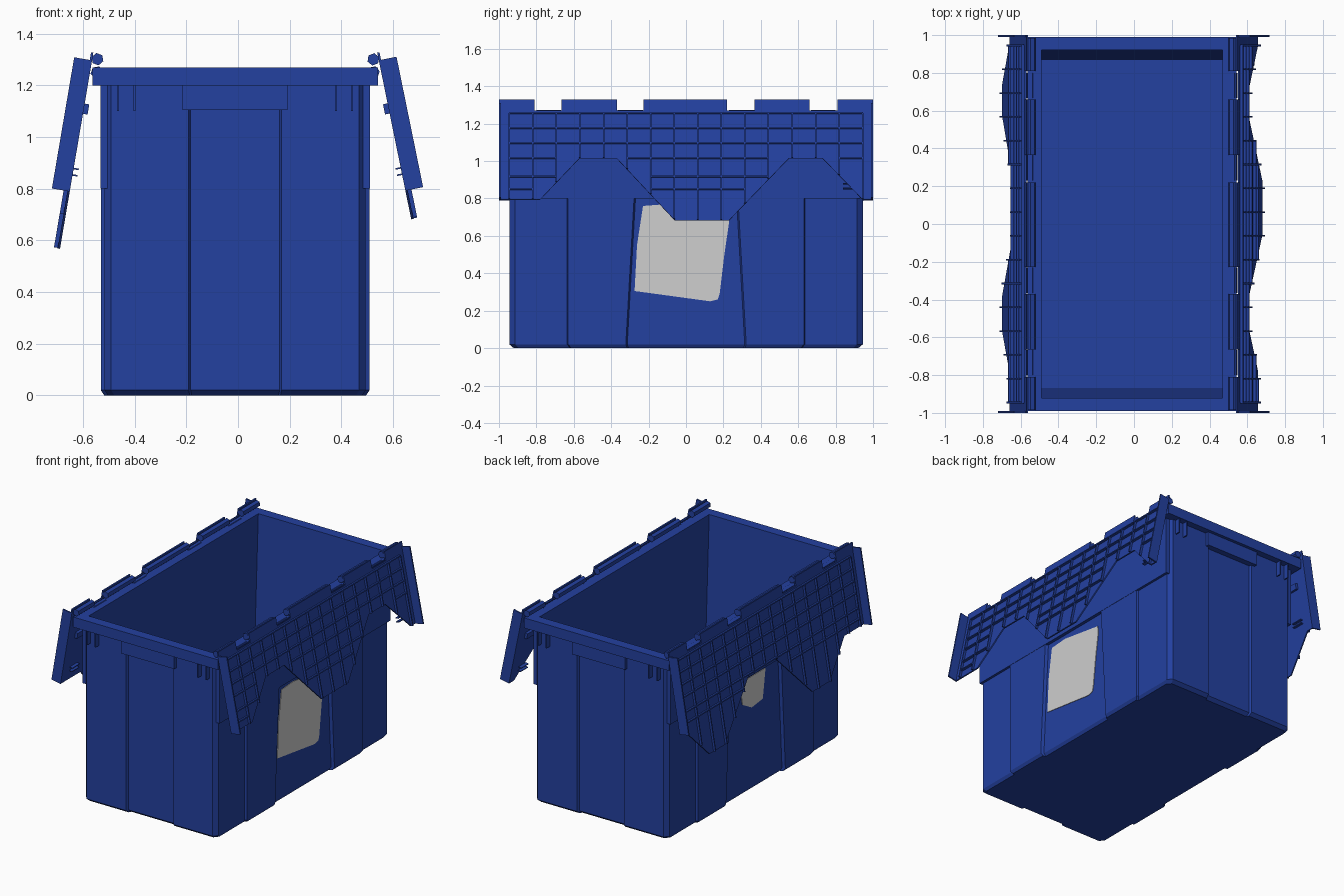
import bpy, bmesh, math
from mathutils import Vector, Matrix

if "Cube" in bpy.data.objects:
    bpy.data.objects.remove(bpy.data.objects["Cube"])

CX = -0.011  # the tub sits slightly left of centre


def material(name, rgb):
    m = bpy.data.materials.new(name)
    m.diffuse_color = (*rgb, 1)
    m.use_nodes = True
    m.node_tree.nodes["Principled BSDF"].inputs["Base Color"].default_value = m.diffuse_color
    return m


BLUE = material("blue plastic", (0.017, 0.052, 0.35))
GREY = material("label grey", (0.62, 0.62, 0.62))


def finish(name, bm, mat, fix=True):
    if fix:
        bmesh.ops.recalc_face_normals(bm, faces=bm.faces)
    me = bpy.data.meshes.new(name)
    bm.to_mesh(me)
    bm.free()
    me.materials.append(mat)
    ob = bpy.data.objects.new(name, me)
    bpy.context.collection.objects.link(ob)
    return ob


def prism(bm, pts, vec):
    """Closed polygon pushed along a vector."""
    a = [bm.verts.new(p) for p in pts]
    b = [bm.verts.new(Vector(p) + Vector(vec)) for p in pts]
    n = len(a)
    bm.faces.new(a)
    bm.faces.new(b[::-1])
    for i in range(n):
        j = (i + 1) % n
        bm.faces.new((a[j], a[i], b[i], b[j]))


def box(bm, x0, x1, y0, y1, z0, z1):
    prism(bm, [(x0, y0, z0), (x1, y0, z0), (x1, y1, z0), (x0, y1, z0)], (0, 0, z1 - z0))


def hex_rod(bm, x, z, r, y0, y1):
    prism(bm, [(x + r * math.cos(math.radians(60 * k + 10)), y0,
                z + r * math.sin(math.radians(60 * k + 10))) for k in range(6)], (0, y1 - y0, 0))


def loft(name, loops, cap_first, cap_last):
    bm = bmesh.new()
    rings = [[bm.verts.new(p) for p in lp] for lp in loops]
    n = len(rings[0])
    for a, b in zip(rings, rings[1:]):
        for i in range(n):
            j = (i + 1) % n
            bm.faces.new((a[i], a[j], b[j], b[i]))
    if cap_first:
        bm.faces.new(rings[0][::-1])
    if cap_last:
        bm.faces.new(rings[-1])
    return finish(name, bm, BLUE, fix=False)


# Outer tub wall: stepped plan outline with recessed middle panels
def plan(z, r, s=1.0):
    q = [(.50, r), (.52, r + .008), (.52, .63), (.505, .635), (.505, .915),
         (.48, .945), (.18, .945), (.172, .928)]
    loop = (q + [(-x, y) for x, y in q[::-1]]
            + [(-x, -y) for x, y in q] + [(x, -y) for x, y in q[::-1]])
    return [(CX + x * s, y * s, z) for x, y in loop]


loft("tub_outer_wall", [plan(0, .315, .975), plan(.02, .314), plan(.8, .27), plan(1.21, .25)],
     True, False)


# Rim, inner walls and floor
def rect(hx, hy, z):
    return [(CX + hx, -hy, z), (CX + hx, hy, z), (CX - hx, hy, z), (CX - hx, -hy, z)]


loft("rim_and_inside", [rect(.49, .92, 1.2), rect(.553, .99, 1.2), rect(.553, .99, 1.27),
                        rect(.48, .922, 1.27), rect(.48, .868, .03)], False, True)

# Upper side bands, end blocks and stiffening ribs under the rim
bm = bmesh.new()
for s in (-1, 1):
    a, b = sorted((CX + s * .495, CX + s * .522))
    box(bm, a, b, -.93, .93, .8, 1.205)
    a, b = sorted((s * .924, s * .968))
    box(bm, CX - .203, CX + .203, a, b, 1.105, 1.205)
    a, b = sorted((s * .94, s * .98))
    for x in (-.453, -.39, .39, .453):
        box(bm, CX + x - .004, CX + x + .004, a, b, 1.1, 1.205)
finish("rim_stiffeners", bm, BLUE)

# Hinge lugs on the rim, standing in the gaps of the lids
bm = bmesh.new()
for s in (-1, 1):
    for y0, y1 in ((.23, .365), (.667, .80)):
        for t in (-1, 1):
            hex_rod(bm, CX + s * .535, 1.25, .025, t * y0, t * y1)
finish("hinge_lugs", bm, BLUE)

# Folded-down interlocking lid halves
TABS = [(-1, -.81), (-.665, -.37), (-.227, .22), (.366, .66), (.81, 1)]
CELLS = 15
RIB_Y = [-.945 + 1.89 * i / CELLS for i in range(CELLS + 1)]


def lid(name, side, top_x, top_z, slope, edge):
    """edge: (y, depth down the lid) points of the toothed lower edge."""
    def depth(y):
        for (y0, d0), (y1, d1) in zip(edge, edge[1:]):
            if y0 <= y <= y1:
                return d0 + (d1 - d0) * (y - y0) / (y1 - y0)

    bm = bmesh.new()
    # sheet with hinge tabs along the top
    top = []
    for a, b in TABS:
        top += [(a, -.025), (a, .035), (b, .035), (b, -.025)]
    outline = []
    for a, b in TABS:
        if a > -1:
            outline.append((a, -.03 + .058))
        outline += [(a, -.03), (b, -.03)]
        if b < 1:
            outline.append((b, -.03 + .058))
    outline += [(y, d) for y, d in edge[::-1]]
    prism(bm, [(0, y, -d) for y, d in outline], (.009, 0, 0))
    # hinge beads
    for a, b in TABS:
        hex_rod(bm, -.02, .008, .024, max(a, -.985), min(b, .985))
    # end flanges
    for y in (-1, .99):
        box(bm, 0, .07, y, y + .01, -.515, 0)
    # rib grid on the face that points outward
    for y in RIB_Y:
        box(bm, .004, .024, y - .004, y + .004, -depth(y) + .002, -.045)
    for d in (.045, .127, .209, .29, .39, .46):
        for a, b in zip(RIB_Y, RIB_Y[1:]):
            if d < min(depth(a), depth(b)):
                box(bm, .004, .024, a, b, -d - .004, -d + .004)
    # small latches on the inward face
    for y in (-.88, .88):
        box(bm, -.018, .002, y - .04, y + .04, -.21, -.17)
        for d in (.425, .45):
            box(bm, -.02, .002, y - .04, y + .04, -d - .003, -d + .003)
    m = (Matrix.Translation((top_x, 0, top_z)) @ Matrix.Scale(side, 4, (1, 0, 0))
         @ Matrix.Rotation(-math.atan(slope), 4, 'Y'))
    bmesh.ops.transform(bm, matrix=m, verts=bm.verts)
    finish(name, bm, BLUE)


lid("right_lid", 1, .545, 1.297, .204,
    [(-1, .515), (-.78, .515), (-.57, .29), (-.37, .29), (-.06, .628), (.23, .628),
     (.55, .29), (.73, .29), (.945, .515), (1, .515)])
lid("left_lid", -1, -.565, 1.297, .17,
    [(-1, .515), (-.78, .515), (-.57, .74), (-.38, .74), (-.06, .40), (.23, .40),
     (.57, .74), (.74, .74), (.95, .515), (1, .515)])

# Paper labels on the side recesses
bm = bmesh.new()
prism(bm, [(CX + .499, y, z) for y, z in
           [(-.275, .305), (-.20, .295), (.13, .25), (.17, .26), (.18, .29), (.205, .50),
            (.23, .67), (.225, .72), (-.10, .77), (-.23, .76), (-.262, .55)]], (.005, 0, 0))
finish("right_label", bm, GREY)
bm = bmesh.new()
prism(bm, [(CX - .499, y, z) for y, z in
           [(-.10, .58), (.02, .565), (.12, .62), (.15, .78), (-.13, .78)]], (-.005, 0, 0))
finish("left_label", bm, GREY)
